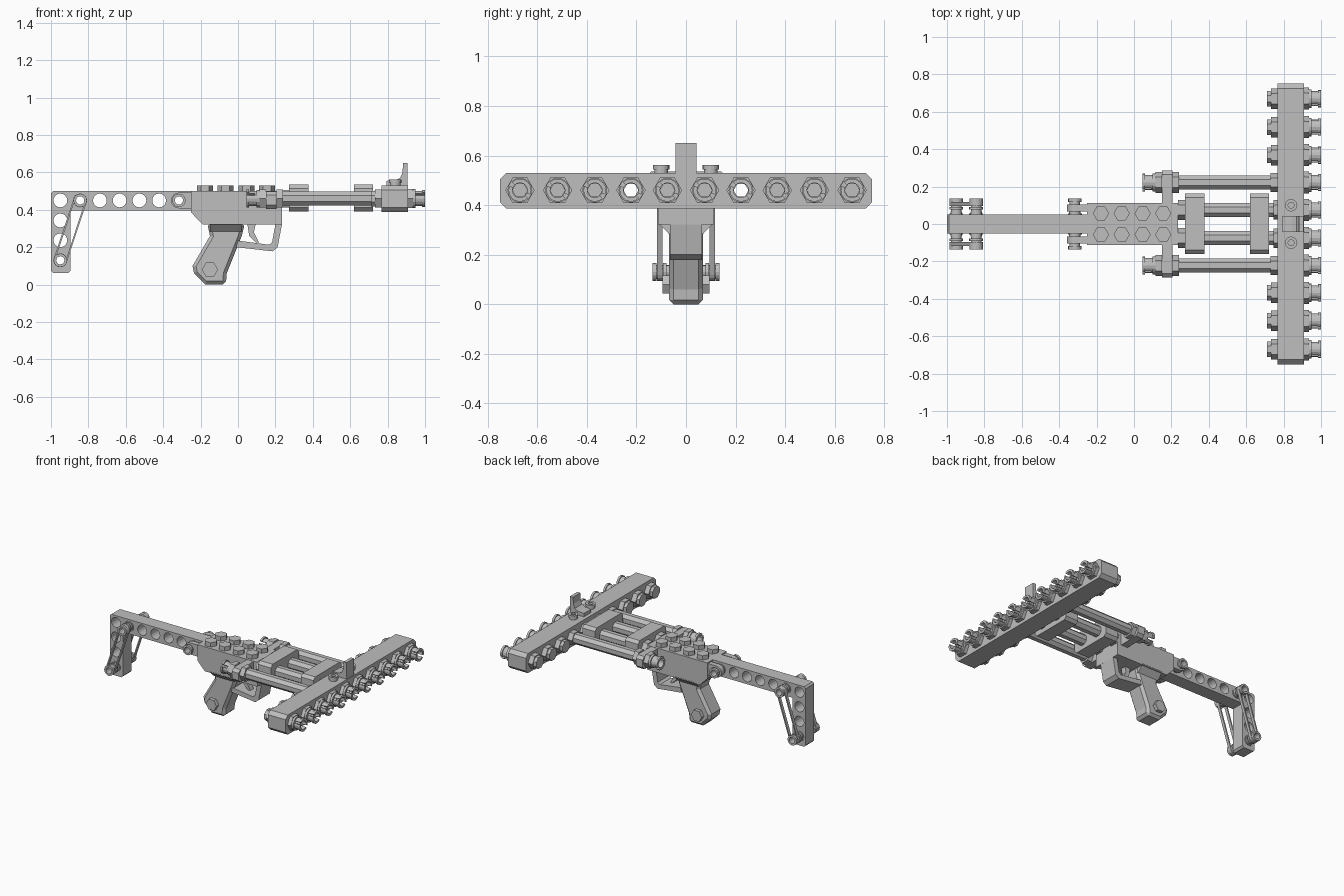
import bpy, bmesh, math
from math import pi, cos, sin

if "Cube" in bpy.data.objects:
    bpy.data.objects.remove(bpy.data.objects["Cube"])

grey = bpy.data.materials.new("plain grey")
grey.diffuse_color = (0.52, 0.52, 0.52, 1)
grey.use_nodes = True
grey.node_tree.nodes["Principled BSDF"].inputs["Base Color"].default_value = grey.diffuse_color
ROT = {'xy': (0, 0, 0), 'xz': (pi / 2, 0, 0), 'yz': (pi / 2, 0, pi / 2)}
AXIS = {'x': (0, 0, 0), 'y': (0, 0, pi / 2), 'z': (0, -pi / 2, 0)}


def circle(cx, cy, r, n=16):
    return [(cx + r * cos(2 * pi * i / n), cy + r * sin(2 * pi * i / n)) for i in range(n)]


def chamfered(x0, x1, y0, y1, c):
    return [(x0 + c, y0), (x1 - c, y0), (x1, y0 + c), (x1, y1 - c),
            (x1 - c, y1), (x0 + c, y1), (x0, y1 - c), (x0, y0 + c)]


def stadium(a, b, r, n=8):
    """Outline around two points at a constant distance."""
    t = math.atan2(b[1] - a[1], b[0] - a[0])
    pts = []
    for (cx, cy), start in ((b, t - pi / 2), (a, t + pi / 2)):
        pts += [(cx + r * cos(start + pi * i / n), cy + r * sin(start + pi * i / n)) for i in range(n + 1)]
    return pts


def plate(name, loops, plane, lo, hi, bevel=0):
    """Extrude an outline (with optional hole loops) between lo and hi on the plane's normal."""
    cu = bpy.data.curves.new(name, 'CURVE')
    cu.dimensions = '2D'
    cu.fill_mode = 'BOTH'
    cu.extrude = (hi - lo) / 2
    for loop in loops:
        s = cu.splines.new('POLY')
        s.points.add(len(loop) - 1)
        for p, (x, y) in zip(s.points, loop):
            p.co = (x, y, 0, 1)
        s.use_cyclic_u = True
    ob = bpy.data.objects.new(name, cu)
    bpy.context.collection.objects.link(ob)
    bpy.ops.object.select_all(action='DESELECT')
    ob.select_set(True)
    bpy.context.view_layer.objects.active = ob
    bpy.ops.object.convert(target='MESH')
    ob = bpy.context.view_layer.objects.active
    bm = bmesh.new()
    bm.from_mesh(ob.data)
    bmesh.ops.remove_doubles(bm, verts=bm.verts, dist=1e-5)
    bmesh.ops.dissolve_limit(bm, angle_limit=0.01, verts=bm.verts, edges=bm.edges)
    bmesh.ops.recalc_face_normals(bm, faces=bm.faces)
    for f in bm.faces:
        f.smooth = False
    bm.to_mesh(ob.data)
    bm.free()
    mid = (lo + hi) / 2
    ob.location = {'xy': (0, 0, mid), 'xz': (0, mid, 0), 'yz': (mid, 0, 0)}[plane]
    ob.rotation_euler = ROT[plane]
    ob.data.materials.clear()
    ob.data.materials.append(grey)
    if bevel:
        m = ob.modifiers.new("chamfer", 'BEVEL')
        m.width, m.segments, m.limit_method, m.angle_limit = bevel, 1, 'ANGLE', math.radians(60)
    return ob


def turned(name, sections, phase=0):
    """Mesh along x from sections (x0, x1, inner r, outer r, sides, slots)."""
    bm = bmesh.new()
    for x0, x1, ri, ro, n, *slots in sections:
        slots = slots[0] if slots else ()
        ph = phase + (pi / n if n == 8 else 0)
        rings = []
        for k in range(n):
            a = ph + 2 * pi * k / n
            rings.append([bm.verts.new((x, r * cos(a), r * sin(a)))
                          for x, r in ((x0, ri), (x0, ro), (x1, ro), (x1, ri))])
        for k in range(n):
            if k in slots:
                continue
            a, b = rings[k], rings[(k + 1) % n]
            for j in range(4):
                if ri > 0 or j < 3:
                    i = (j + 1) % 4
                    bm.faces.new((a[j], a[i], b[i], b[j]))
            if (k - 1) % n in slots:
                bm.faces.new(a)
            if (k + 1) % n in slots:
                bm.faces.new(b[::-1])
    bmesh.ops.remove_doubles(bm, verts=bm.verts, dist=1e-5)
    bmesh.ops.recalc_face_normals(bm, faces=bm.faces)
    me = bpy.data.meshes.new(name)
    bm.to_mesh(me)
    bm.free()
    me.materials.append(grey)
    return me


def place(name, me, loc, axis='x'):
    ob = bpy.data.objects.new(name, me)
    ob.location = loc
    ob.rotation_euler = AXIS[axis]
    bpy.context.collection.objects.link(ob)


# shoulder stock: L-shaped perforated beam
holes = [circle(-0.95 + 0.1057 * i, 0.45, 0.037) for i in range(7)]
holes += [circle(-0.95, z, 0.037) for z in (0.343, 0.237, 0.13)]
plate("stock", [[(-1, .075), (-.988, .062), (-.907, .062), (-.895, .075), (-.895, .395),
                 (-.24, .395), (-.24, .5), (-.988, .5), (-1, .488)]] + holes, 'xz', -.05, .05)

# stock pins with flanged ends, and loop bands between two of them
pin = turned("stock_pin", [(-.135, .135, .022, .028, 16), (-.055, .055, .022, .037, 16)] +
             [(min(s * a, s * b), max(s * a, s * b), .022, r, 16) for s in (-1, 1)
              for a, b, r in ((.055, .068, .031), (.078, .092, .037), (.118, .135, .036))])
for x, z in ((-.844, .45), (-.95, .13), (-.316, .45)):
    place("stock_pin", pin, (x, 0, z), 'y')
for s in (-1, 1):
    y = s * .106
    plate("stock_band", [stadium((-.844, .45), (-.95, .13), .036),
                         stadium((-.844, .45), (-.95, .13), .027)], 'xz', y - .011, y + .011)
    lug = stadium((-.316, .45), (-.24, .45), .042)
    plate("stock_lug", [lug, circle(-.316, .45, .026)], 'xz', s * .085 - .018, s * .085 + .018)

# receiver body, studs on top
plate("body", [[(-.25, .5), (-.25, .385), (-.19, .322), (.235, .322), (.235, .5)]], 'xz', -.112, .112)
stud = turned("body_stud", [(0, .033, 0, .043, 6)], pi / 2)
for x in (-.177, -.066, .046, .156):
    for y in (-.057, .057):
        place("body_stud", stud, (x, y, .498), 'z')

# grip with flared top and side bolts
plate("grip", [[(-.165, .33), (-.15, .26), (-.243, .1), (-.235, .06), (-.175, 0), (-.065, 0),
                (-.06, .06), (.02, .26), (.038, .33)]], 'xz', -.068, .068, .018)
plate("grip_collar", [[(-.113, .33), (-.068, .283), (.068, .283), (.113, .33)]], 'yz', -.15, .02)
place("grip_bolt", turned("grip_bolt", [(-.095, .095, 0, .043, 6)]), (-.15, 0, .08), 'y')

# trigger and guard
plate("trigger_guard", [[(-.01, .2), (.185, .178), (.212, .2), (.235, .323), (.2, .323), (.182, .225),
                         (.165, .213), (.0, .235)]], 'xz', -.065, .065)
plate("trigger", [[(.05, .325), (.095, .325), (.085, .28), (.112, .225), (.095, .225), (.06, .26)]],
      'xz', -.02, .02)

# wide front beam with through holes for the two long outer tubes
Z = .46
plate("front_beam", [chamfered(-.75, .75, .387, .53, .025), circle(-.222, Z, .034), circle(.222, Z, .034)],
      'yz', .768, .91)

# rear cross bar carrying the long tubes
plate("rear_cross_bar", [chamfered(-.285, .285, .405, .498, .02), circle(-.222, Z, .034), circle(.222, Z, .034)],
      'yz', .15, .205)

# fittings: muzzle ends shared by every tube
muzzle = [(.91, .935, .03, .059, 6), (.935, .95, .03, .05, 16),
          (.95, .985, .03, .04, 16, (6, 14)), (.985, 1.0, .03, .046, 16, (6, 14))]
short = turned("short_nozzle", muzzle + [(.732, .768, 0, .055, 6), (.71, .732, 0, .045, 8),
                                         (.9, .915, 0, .035, 8)])
inner = turned("inner_tube", muzzle + [(.23, .9, 0, .04, 8), (.745, .768, 0, .052, 6), (.235, .275, 0, .054, 6),
                                       (.9, .915, 0, .035, 8)])
outer = turned("long_tube", muzzle + [(.09, .92, .03, .04, 8), (.73, .768, .03, .05, 6),
                                      (.205, .24, .03, .056, 6), (.115, .15, .03, .056, 6),
                                      (.1, .115, .03, .047, 16), (.06, .1, .03, .04, 16, (6, 14)),
                                      (.045, .06, .03, .048, 16, (6, 14))])
for s in (-1, 1):
    place("inner_tube", inner, (0, s * .075, Z))
    place("long_tube", outer, (0, s * .222, Z))
    for y in (.368, .518, .67):
        place("short_nozzle", short, (0, s * y, Z))

# two clamp blocks across the inner tubes
for x0, x1 in ((.273, .378), (.62, .722)):
    plate("tube_clamp", [chamfered(-.16, .163, .392, .535, .02)], 'yz', x0, x1)

# front sight and its two pegs
plate("front_sight", [[(.795, .525), (.907, .525), (.907, .65), (.882, .65), (.88, .6), (.868, .572),
                       (.845, .558), (.795, .555)]], 'xz', -.042, .042)
peg = turned("sight_peg", [(0, .015, .016, .028, 16), (.015, .034, .016, .033, 16), (0, .02, 0, .02, 16)])
for y in (-.1, .1):
    place("sight_peg", peg, (.84, y, .528), 'z')
